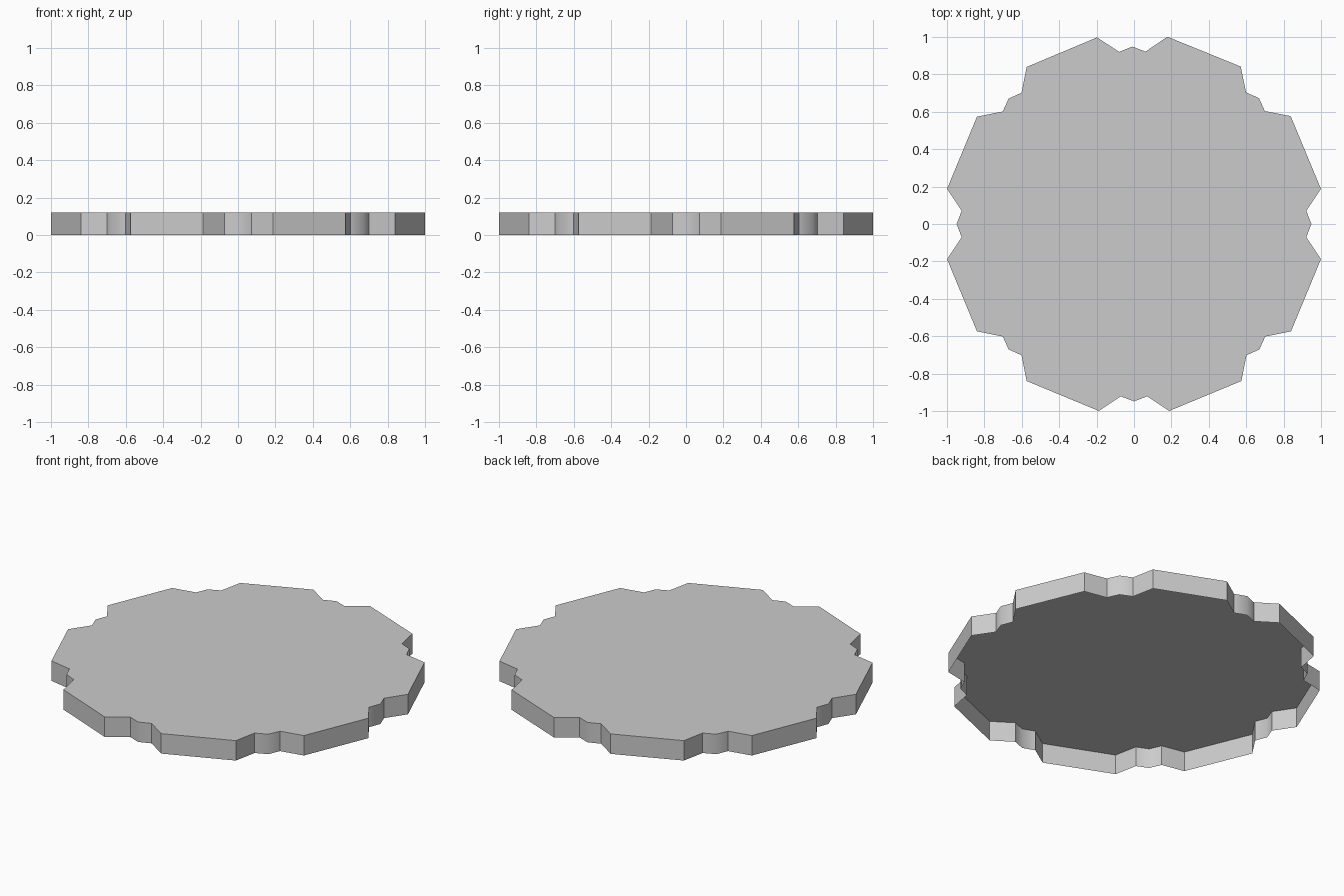
import bpy, bmesh
from math import radians, cos, sin

if "Cube" in bpy.data.objects:
    bpy.data.objects.remove(bpy.data.objects["Cube"])

HEIGHT = 0.12

# One notch of the rim: (radius, angle from the notch centre)
notch = [(1.0165, -10.65), (0.9235, -4.4), (0.948, 0), (0.9235, 4.4), (1.0165, 10.65)]
# Slight irregularity of the notch at the back and its neighbour
offsets = {1: 0.2, 2: 0.55}

outline = []
for i in range(8):
    for r, a in notch:
        t = radians(i * 45 + a + offsets.get(i, 0))
        outline.append((r * cos(t), r * sin(t)))

# Flat top face with a skirt below it, open underneath
bm = bmesh.new()
upper = [bm.verts.new((x, y, HEIGHT)) for x, y in outline]
lower = [bm.verts.new((x, y, 0)) for x, y in outline]
bm.faces.new(upper)
n = len(outline)
for i in range(n):
    j = (i + 1) % n
    bm.faces.new((lower[i], lower[j], upper[j], upper[i]))

mesh = bpy.data.meshes.new("notched_disc")
bm.to_mesh(mesh)
bm.free()
disc = bpy.data.objects.new("notched_disc", mesh)
bpy.context.collection.objects.link(disc)

# Smooth only the shallow bump inside each notch
bpy.context.view_layer.objects.active = disc
disc.select_set(True)
bpy.ops.object.shade_smooth_by_angle(angle=radians(50))
